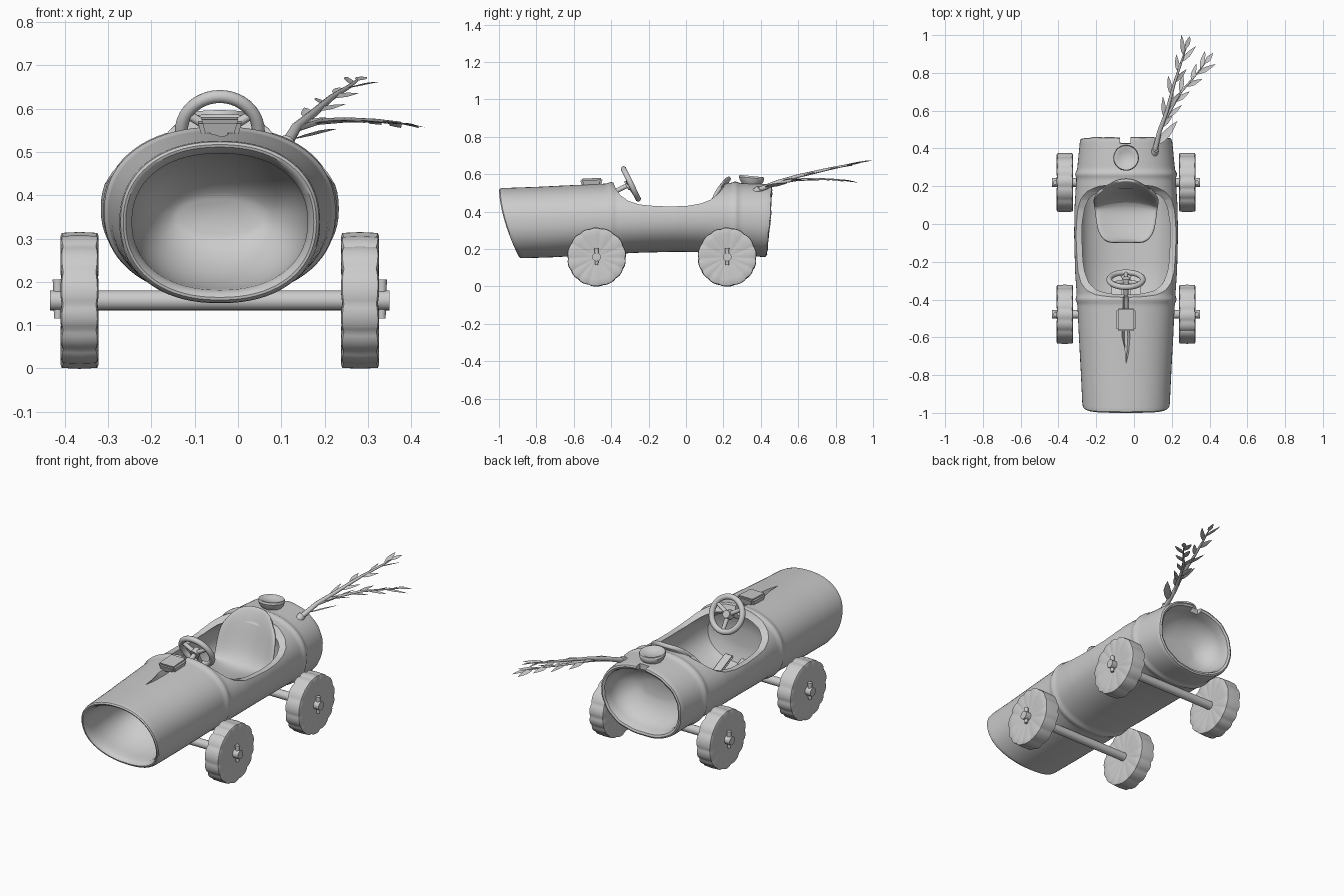
import bpy, bmesh, math, random
from mathutils import Vector, Matrix

if "Cube" in bpy.data.objects:
    bpy.data.objects.remove(bpy.data.objects["Cube"])

random.seed(4)
CX = -0.042
FRONT_Y, REAR_Y, AXLE_Z = -0.478, 0.22, 0.157


def finish(name, bm, angle=40):
    bmesh.ops.recalc_face_normals(bm, faces=bm.faces)
    me = bpy.data.meshes.new(name)
    bm.to_mesh(me)
    bm.free()
    ob = bpy.data.objects.new(name, me)
    bpy.context.collection.objects.link(ob)
    smooth(ob, angle)
    return ob


def smooth(ob, angle=40):
    bpy.ops.object.select_all(action='DESELECT')
    ob.select_set(True)
    bpy.context.view_layer.objects.active = ob
    bpy.ops.object.shade_smooth_by_angle(angle=math.radians(angle))


def loft(name, rings, angle=40, closed=True, caps=True):
    bm = bmesh.new()
    vs = [[bm.verts.new(p) for p in r] for r in rings]
    n = len(rings[0])
    for a, b in zip(vs, vs[1:]):
        for i in range(n if closed else n - 1):
            j = (i + 1) % n
            bm.faces.new((a[i], a[j], b[j], b[i]))
    if caps:
        bm.faces.new(vs[0])
        bm.faces.new(vs[-1])
    return finish(name, bm, angle)


def cut(ob, cutter):
    m = ob.modifiers.new('cut', 'BOOLEAN')
    m.operation, m.solver, m.object = 'DIFFERENCE', 'EXACT', cutter
    bpy.context.view_layer.objects.active = ob
    bpy.ops.object.modifier_apply(modifier=m.name)
    bpy.data.objects.remove(cutter)


def rod(name, a, b, r1, r2=None, n=20):
    a, b = Vector(a), Vector(b)
    q = (b - a).to_track_quat('Z', 'Y')
    r2 = r1 if r2 is None else r2
    ring = lambda p, r: [p + q @ Vector((r * math.cos(t), r * math.sin(t), 0))
                         for t in [i * math.tau / n for i in range(n)]]
    return loft(name, [ring(a, r1), ring(b, r2)])


def box(name, c, size, rot=0, taper=1, bevel=0.006):
    bm = bmesh.new()
    bmesh.ops.create_cube(bm, size=1)
    for v in bm.verts:
        k = taper if v.co.z < 0 else 1
        v.co = Vector((v.co.x * size[0] * k, v.co.y * size[1] * k, v.co.z * size[2]))
    if bevel:
        bmesh.ops.bevel(bm, geom=bm.edges[:], offset=bevel, segments=2, affect='EDGES')
    bm.transform(Matrix.Translation(c) @ Matrix.Rotation(rot, 4, 'X'))
    return finish(name, bm)


# body stations: y, half width, top z, bottom z, end slant
STATIONS = [(-1.0, .231, .525, .15, .11), (-.8, .24, .532, .155, .075), (-.6, .25, .542, .163, .03),
            (-.42, .258, .55, .172, 0), (-.25, .27, .552, .18, 0), (-.05, .275, .553, .185, 0),
            (.1, .272, .553, .182, 0), (.26, .262, .553, .172, 0), (.46, .243, .547, .155, -.03)]


def ring(y, inset=0, jitter=0, n=72):
    for a, b in zip(STATIONS, STATIONS[1:]):
        if y <= b[0] + 1e-6:
            break
    t = (y - a[0]) / (b[0] - a[0])
    hw, top, bot, sl = (a[i] + (b[i] - a[i]) * t for i in range(1, 5))
    ridge = 0 if inset else sum(.008 * math.exp(-((y - c) / .016) ** 2) for c in (-.4, .265))
    zc, h = (top + bot) / 2, (top - bot) / 2
    pts = []
    for i in range(n):
        t = i * math.tau / n
        c, s = (math.copysign(abs(f(t)) ** .9, f(t)) for f in (math.cos, math.sin))
        z = zc + (h - inset + ridge) * s
        j = jitter * math.sin(i * .9) * math.sin(i * .37 + 1)
        pts.append(Vector((CX + (hw - inset + ridge) * c,
                           y + sl * max(0, (top - z) / (top - bot)) ** 1.7 + j, z)))
    return pts


# hollow body tube with a rounded bowl at each end
rings = [ring(-.97 + .33 * math.cos(a), .165 - .135 * math.sin(a) ** 1.1)
         for a in [math.radians(d) for d in range(8, 90, 8)]]
rings += [ring(y, k) for y, k in ((-.985, .023), (-.998, .014), (-1, .008), (-.994, .002))]
rings += [ring(-.98 + i * 1.42 / 142) for i in range(143)]
rings += [ring(y, k, .003) for y, k in ((.456, .003), (.46, .011), (.454, .022))]
rings += [ring(.43 - .14 * math.cos(a), .165 - .135 * math.sin(a) ** 1.1)
          for a in [math.radians(d) for d in range(88, 0, -8)]]
body = loft('body_tube', rings)

# cockpit hollow
cut(body, loft('hollow', [ring(y, k) for y, k in (
    (-.445, .15), (-.44, .1), (-.42, .055), (-.37, .032), (-.2, .027), (0, .027),
    (.15, .03), (.21, .045), (.235, .08), (.245, .15))]))
# cockpit opening, swept side profile
side = [(-.41, .7), (-.39, .56), (-.375, .52), (-.35, .487), (-.31, .458), (-.25, .438), (-.17, .43), (-.08, .427),
        (.01, .431), (.08, .443), (.13, .463), (.17, .493), (.2, .53), (.215, .57), (.22, .7)]
cut(body, loft('opening', [[(x, y, z) for y, z in side] for x in (-.5, .4)]))
# hood crack and rear rim notch
cut(body, loft('crack', [[(CX + x * k, y, z) for x, y in ((0, -.74), (.03, -.6), (.014, -.36), (-.014, -.36),
                                                      (-.03, -.6))] for z, k in ((.515, .3), (.57, 1.1))]))
cut(body, box('notch', (CX - .005, .47, .55), (.055, .09, .12), bevel=0))
smooth(body, 35)

# bucket seat
seat_path = [(-.1, .305, .08), (-.085, .315, .125), (-.03, .305, .155), (.06, .29, .165), (.125, .31, .17),
             (.165, .38, .175), (.19, .47, .17), (.215, .545, .15), (.232, .578, .13), (.24, .582, .12)]
rows = []
for y, z, w in seat_path:
    back = max(0, min(1, (y - .06) / .1))
    head = max(0, (z - .47) / .11)
    rows.append([Vector((CX + w * s, y - .05 * s * s * back,
                         z + .03 * s * s * (1 - back) - .05 * s ** 4 * head))
                 for s in (-1, -.75, -.4, 0, .4, .75, 1)])
seat = loft('seat', rows, closed=False, caps=False)
m = seat.modifiers.new('thick', 'SOLIDIFY')
m.thickness, m.offset = .022, 0
m = seat.modifiers.new('round', 'SUBSURF')
m.levels = m.render_levels = 2

# steering wheel, spokes and column
C = Vector((CX, -.295, .548))
up, nrm = Vector((0, -.437, .9)), Vector((0, .9, .437))
X = Vector((1, 0, 0))
bpy.ops.mesh.primitive_torus_add(location=C, rotation=(math.radians(-64), 0, 0), major_radius=.089,
                                 minor_radius=.015, major_segments=40, minor_segments=14)
wheel_rim = bpy.context.object
wheel_rim.name = 'steering_wheel'
smooth(wheel_rim)
hub = C - nrm * .012
for i, a in enumerate((30, 150, 270)):
    d = X * math.cos(math.radians(a)) + up * math.sin(math.radians(a))
    rod(f'steering_spoke_{i}', hub, C + d * .086, .012, .01, 12)
rod('steering_hub', hub - nrm * .015, hub + nrm * .022, .026, .02)
rod('steering_column', hub, hub - nrm * .13, .012, .014)

# dash block and pedals
box('dash_block', (CX, -.505, .553), (.105, .125, .05), math.radians(3), .75, .01)
for s in (-1, 1):
    box(f'pedal_{s}', (CX + s * .05, -.33, .25), (.055, .13, .016), math.radians(-25))

# rear plug, dished on top
prof = [(.576, .004), (.58, .04), (.59, .055), (.59, .064), (.58, .068), (.562, .062), (.545, .05), (.52, .035), (.515, .004)]
plug = [[(CX + r * math.cos(i * math.tau / 32), .35 + r * math.sin(i * math.tau / 32),
          z - .1 * r * math.sin(i * math.tau / 32)) for i in range(32)] for z, r in prof]
loft('rear_plug', plug)


# scalloped wheels, axles and pins
def wheel(name, x, y):
    n, out = 112, []
    ph = random.random() * 6
    for dx, r in ((-.036, .022), (-.04, .07), (-.044, .12), (-.044, .148), (-.041, .156), (0, .158),
                  (.041, .156), (.044, .148), (.044, .12), (.04, .07), (.036, .022)):
        pts = []
        for i in range(n):
            t = i * math.tau / n
            lobe = abs(math.sin(7 * t + .5 * math.sin(3 * t + ph))) ** .7
            k = r * (1 - .035 * (1 - lobe) * (r / .157))
            bump = math.copysign(.004 * (1 - lobe) * r / .157, dx) if dx else 0
            pts.append((x + dx - bump, y + k * math.cos(t), AXLE_Z + k * math.sin(t)))
        out.append(pts)
    loft(name, out, 35)


for tag, y in (('front', FRONT_Y), ('rear', REAR_Y)):
    rod(f'{tag}_axle', (CX - .392, y, AXLE_Z), (CX + .392, y, AXLE_Z), .023)
    for s in (-1, 1):
        wheel(f'{tag}_wheel_{s}', CX + s * .324, y)
        px = CX + s * .374
        rod(f'{tag}_pin_{s}', (px, y, AXLE_Z - .042), (px, y, AXLE_Z + .048), .009, .012, 10)


# leafy twigs
def twig(name, pts, radii):
    cu = bpy.data.curves.new(name, 'CURVE')
    cu.dimensions, cu.bevel_depth, cu.bevel_resolution = '3D', 1, 2
    cu.use_fill_caps = True
    sp = cu.splines.new('POLY')
    sp.points.add(len(pts) - 1)
    for p, co, r in zip(sp.points, pts, radii):
        p.co, p.radius = (*co, 1), r
    ob = bpy.data.objects.new(name, cu)
    bpy.context.collection.objects.link(ob)


def leaf(name, base, d, length, width):
    d = Vector(d).normalized()
    s = Vector((d.y, -d.x, 0)).normalized()
    s = (s + Vector((0, 0, random.uniform(-.45, .45)))).normalized()
    rows = []
    for t, w in ((0, .1), (.2, .75), (.45, 1), (.75, .6), (1, .03)):
        c = base + d * length * t - Vector((0, 0, .008 * t * t))
        rows.append([c - s * w * width, c - Vector((0, 0, .2 * w * width)), c + s * w * width])
    loft(name, rows, closed=False, caps=False)


rod('twig_socket', (.105, .375, .505), (.114, .395, .525), .022, .018, 14)
paths = {'upper_twig': [(.11, .385, .515), (.135, .49, .557), (.175, .6, .59), (.215, .75, .625),
                        (.255, .87, .65), (.275, .93, .665)],
         'lower_twig': [(.135, .49, .555), (.185, .59, .57), (.25, .7, .574), (.32, .78, .572), (.375, .85, .567)]}
for name, pts in paths.items():
    k = len(pts)
    r0 = .014 if name == 'upper_twig' else .009
    twig(name, pts, [r0 + (.003 - r0) * i / (k - 1) for i in range(k)])
    P = [Vector(p) for p in pts]
    for i in range(9):
        u = (1.2 if k == 6 else .7) + i * (k - 2.2 - (.2 if k == 6 else -.5)) / 8
        j = min(int(u), k - 2)
        T = P[j + 1] - P[j]
        a = 0 if i == 8 else math.radians(24) * (1 if i % 2 else -1)
        d = Matrix.Rotation(a, 3, 'Z') @ T
        base = P[-1] if i == 8 else P[j] + T * (u - j)
        leaf(f'{name}_leaf_{i}', base, d, .07 if i == 8 else random.uniform(.09, .12), .013)
leaf('base_leaf', Vector((.125, .42, .53)), (.1, .12, .03), .165, .022)
